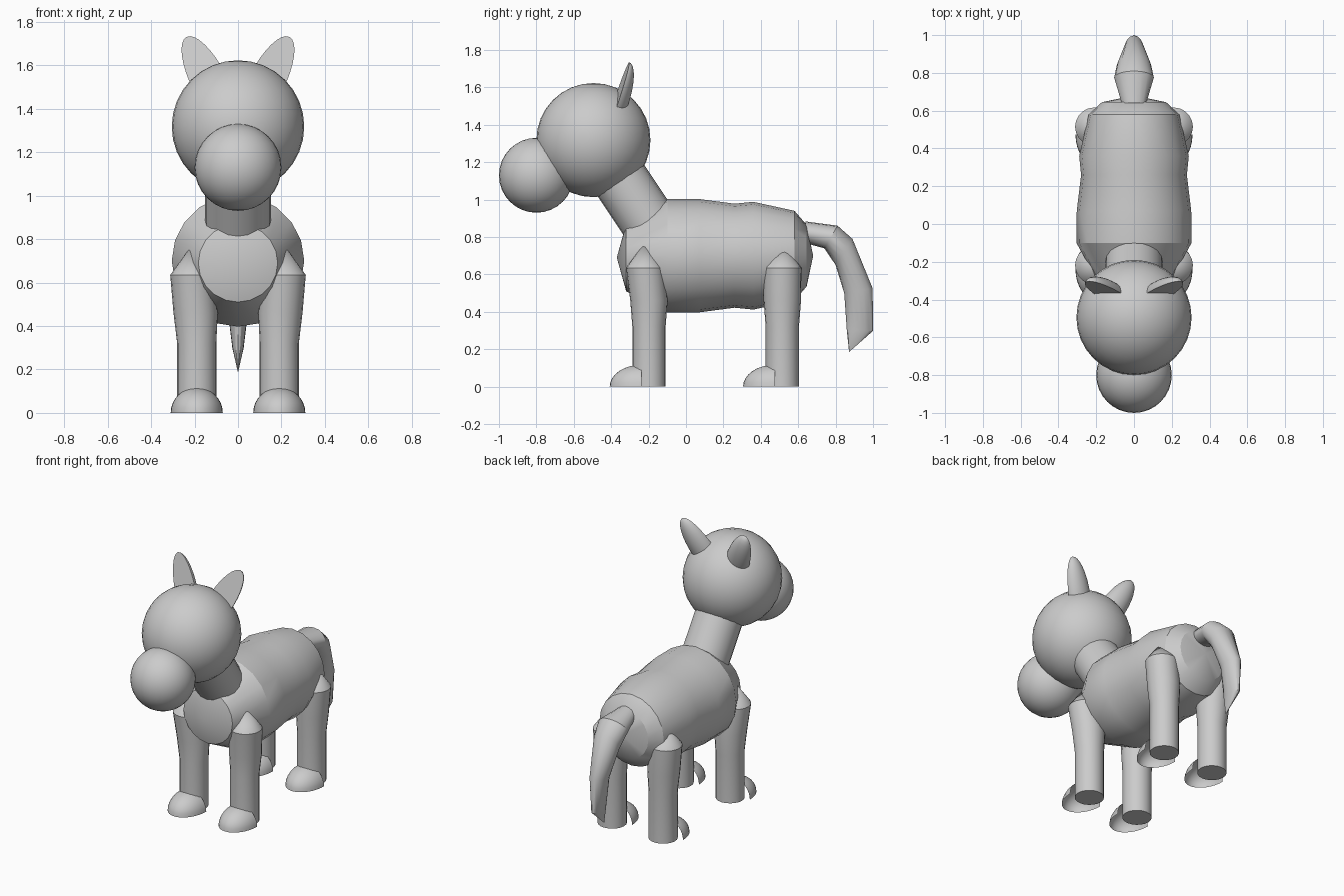
import bpy, bmesh
from math import sin, cos, pi, radians
from mathutils import Matrix

if "Cube" in bpy.data.objects:
    bpy.data.objects.remove(bpy.data.objects["Cube"])


def finish(name, bm, matrix=Matrix()):
    bmesh.ops.recalc_face_normals(bm, faces=bm.faces)
    bm.transform(matrix)
    mesh = bpy.data.meshes.new(name)
    bm.to_mesh(mesh)
    bm.free()
    mesh.polygons.foreach_set("use_smooth", [True] * len(mesh.polygons))
    mesh.set_sharp_from_angle(angle=radians(30))
    ob = bpy.data.objects.new(name, mesh)
    bpy.context.collection.objects.link(ob)
    return ob


def mirror(ob):
    ob.modifiers.new("mirror", 'MIRROR')
    return ob


def loft(name, rings, n=20):
    """Skin elliptical rings (x, y, z, x radius, other radius, tilt from z to y); radius 0 is a tip."""
    bm = bmesh.new()
    rows = []
    for x, y, z, rx, rv, tilt in rings:
        if rx == 0:
            rows.append([bm.verts.new((x, y, z))] * n)
            continue
        t = radians(tilt)
        rows.append([bm.verts.new((x + rx * cos(a), y + rv * sin(a) * sin(t), z + rv * sin(a) * cos(t)))
                     for a in (2 * pi * i / n for i in range(n))])
    for p, q in zip(rows, rows[1:]):
        for i in range(n):
            j = (i + 1) % n
            bm.faces.new(list(dict.fromkeys((p[i], p[j], q[j], q[i]))))
    for row in (rows[0], rows[-1]):
        if row[0] != row[1]:
            bm.faces.new(row)
    return finish(name, bm)


def ball(name, loc, radii, rot=Matrix(), cut=None, fill=False):
    """Ellipsoid; cut = normal of the side removed through the centre."""
    bm = bmesh.new()
    bmesh.ops.create_uvsphere(bm, u_segments=32, v_segments=16, radius=1)
    for normal in cut or []:
        bmesh.ops.bisect_plane(bm, geom=bm.verts[:] + bm.edges[:] + bm.faces[:], plane_co=(0, 0, 0),
                               plane_no=normal, clear_outer=True, dist=1e-5)
    if fill:
        bmesh.ops.holes_fill(bm, edges=[e for e in bm.edges if e.is_boundary])
    return finish(name, bm, Matrix.Translation(loc) @ rot @ Matrix.Diagonal((*radii, 1)))


# Body, with shallow cone ends
loft("body", [(0, y, 0.7 if r > 0.2 or y > 0 else 0.69, r and w, r, 0) for y, w, r in (
    (-0.37, 0, 0), (-0.32, 0.183, 0.18), (-0.1, 0.305, 0.303), (0.07, 0.303, 0.303),
    (0.26, 0.28, 0.278), (0.36, 0.29, 0.288), (0.58, 0.24, 0.24), (0.645, 0.17, 0.165), (0.68, 0, 0))])

# Neck, head and muzzle
loft("neck", [(0, -0.40, 1.18, 0.152, 0.15, 56.5), (0, -0.17, 0.835, 0.152, 0.15, 56.5)])
ball("head", (0, -0.495, 1.318), (0.305, 0.305, 0.305))
ball("muzzle", (0, -0.8, 1.13), (0.2, 0.2, 0.2))

# Ears: half ellipsoids with a flat front, leaning back and outward
ear_rot = (Matrix.Rotation(radians(8), 4, 'Z') @ Matrix.Rotation(radians(-15), 4, 'X')
           @ Matrix.Rotation(radians(28), 4, 'Y'))
mirror(ball("ears", (0.13, -0.375, 1.52), (0.083, 0.067, 0.247), ear_rot, [(0, -1, 0)], True))

# Legs with cone tops, and open toe shells
for name, y, shift in (("front", -0.198, -0.02), ("back", 0.515, 0.0)):
    mirror(loft(name + "_legs", [
        (0.21, y + shift, 0.775, 0, 0, 90),
        (0.21, y + shift, 0.635, 0.102, 0.102, 90),
        (0.195, y, 0.46, 0.102, 0.1, 90),
        (0.19, y, 0.32, 0.09, 0.089, 90),
        (0.19, y, 0, 0.09, 0.089, 90)]))
    mirror(ball(name + "_feet", (0.19, y - 0.04, 0), (0.12, 0.17, 0.117),
                cut=[(0, 1, 0), (0, 0, -1)]))

# Tail
loft("tail", [(0, 0.64, 0.825, 0.065, 0.058, 0), (0, 0.775, 0.80, 0.105, 0.07, 30),
              (0, 0.845, 0.72, 0.09, 0.083, 33), (0, 0.922, 0.512, 0.052, 0.077, 80),
              (0, 0.93, 0.298, 0.026, 0.07, 90), (0, 0.872, 0.185, 0, 0, 90)], 16)
